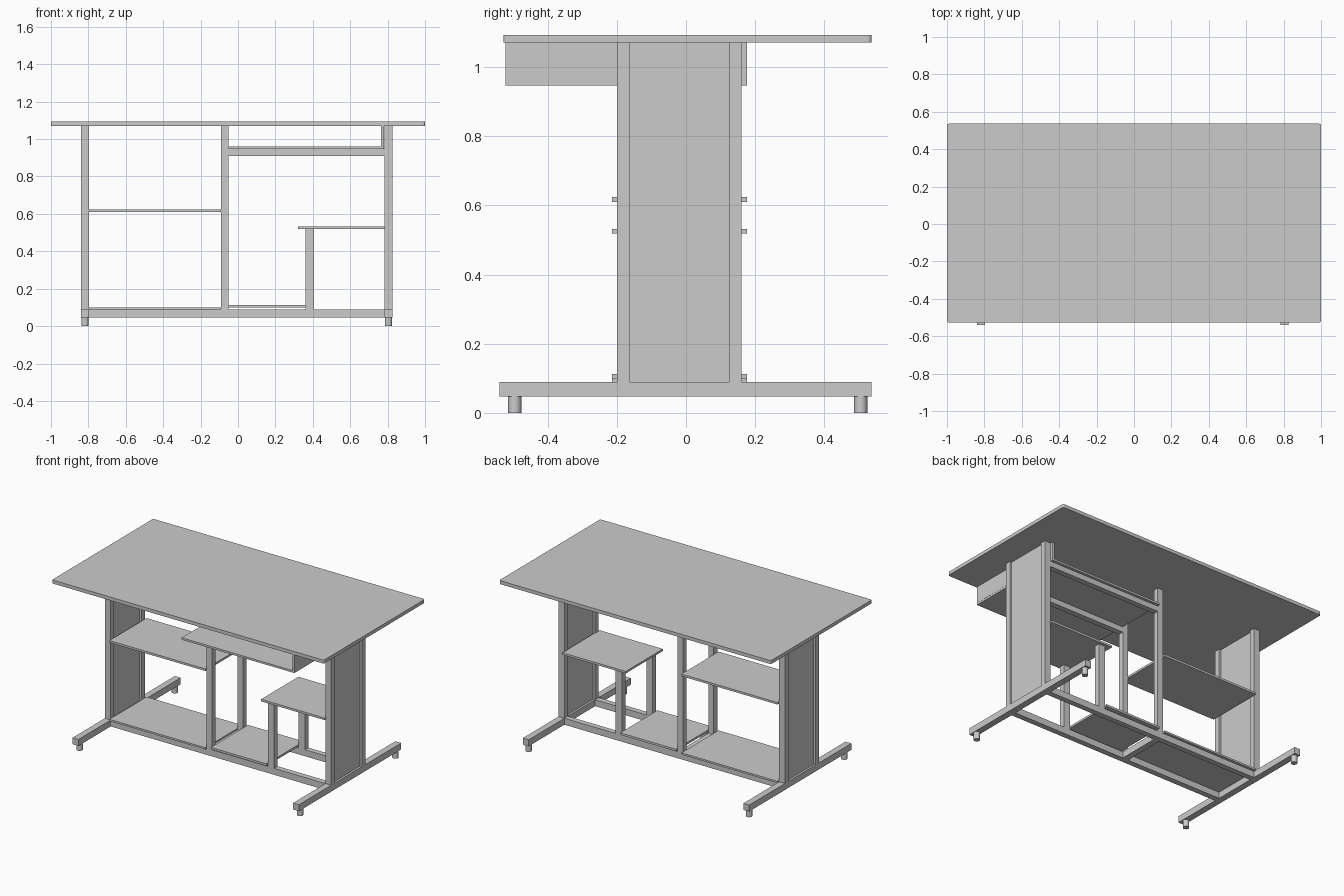
import bpy, bmesh
from mathutils import Matrix

if "Cube" in bpy.data.objects:
    bpy.data.objects.remove(bpy.data.objects["Cube"])


def box(name, x, y, z):
    """Box from (min, max) ranges on each axis."""
    bm = bmesh.new()
    bmesh.ops.create_cube(bm, size=1)
    size = [r[1] - r[0] for r in (x, y, z)]
    mid = [(r[0] + r[1]) / 2 for r in (x, y, z)]
    bmesh.ops.transform(bm, verts=bm.verts,
                        matrix=Matrix.Translation(mid) @ Matrix.Diagonal((*size, 1)))
    return finish(name, bm)


def finish(name, bm):
    mesh = bpy.data.meshes.new(name)
    bm.to_mesh(mesh)
    bm.free()
    obj = bpy.data.objects.new(name, mesh)
    bpy.context.collection.objects.link(obj)
    return obj


LEFT, RIGHT = (-0.84, -0.797), (0.783, 0.826)
MID, SHORT = (-0.09, -0.05), (0.36, 0.406)
FRONT, BACK = (-0.2, -0.163), (0.124, 0.16)
SHELF_Y = (-0.214, 0.177)
FLOOR, BASE_TOP, TOP = 0.047, 0.09, 1.07

# Table top with slightly rounded corners
top = box("table_top", (-1, 1), (-0.527, 0.536), (TOP, 1.093))
bm = bmesh.new()
bm.from_mesh(top.data)
corners = [e for e in bm.edges if abs(e.verts[0].co.z - e.verts[1].co.z) > 0.01]
bmesh.ops.bevel(bm, geom=corners, offset=0.01, segments=3, profile=0.5, affect='EDGES')
bm.to_mesh(top.data)
bm.free()

# End frames: base bar, round feet, recessed panel
for side, x in (("left", LEFT), ("right", RIGHT)):
    cx = (x[0] + x[1]) / 2
    box(side + "_base_bar", x, (-0.539, 0.536), (FLOOR, BASE_TOP))
    box(side + "_end_panel", (cx - 0.0075, cx + 0.0075), (FRONT[1], BACK[0]), (BASE_TOP, TOP))
    for end, y in (("front", -0.495), ("back", 0.505)):
        bm = bmesh.new()
        bmesh.ops.create_cone(bm, cap_ends=True, segments=24, radius1=0.019, radius2=0.019,
                              depth=FLOOR, matrix=Matrix.Translation((cx, y, FLOOR / 2)))
        foot = finish(f"{side}_{end}_foot", bm)
        bpy.context.view_layer.objects.active = foot
        foot.select_set(True)
        bpy.ops.object.shade_smooth_by_angle()
        foot.select_set(False)

# Front and back rows of posts and rails
for row, y in (("front", FRONT), ("back", BACK)):
    for name, x in (("left", LEFT), ("middle", MID), ("right", RIGHT)):
        box(f"{row}_{name}_post", x, y, (BASE_TOP, TOP))
    box(row + "_short_post", SHORT, y, (BASE_TOP, 0.52))
    box(row + "_bottom_rail", (LEFT[1], RIGHT[0]), y, (FLOOR, BASE_TOP))
    box(row + "_tray_rail", (MID[1], RIGHT[0]), y, (0.91, 0.946))
box("bottom_cross_rail", MID, (FRONT[1], BACK[0]), (FLOOR, BASE_TOP))

# Shelves
box("left_bottom_shelf", (LEFT[1], MID[0]), SHELF_Y, (0.088, 0.1))
box("left_upper_shelf", (LEFT[1], MID[0]), SHELF_Y, (0.61, 0.624))
box("middle_bottom_shelf", (MID[1], SHORT[0]), SHELF_Y, (0.099, 0.113))
box("right_shelf", (0.32, 0.787), SHELF_Y, (0.518, 0.532))

# Pull-out tray with its side board
box("tray", (MID[1], 0.78), (-0.522, 0.177), (0.947, 0.96))
box("tray_side", (0.765, 0.781), (-0.522, 0.177), (0.96, TOP))
